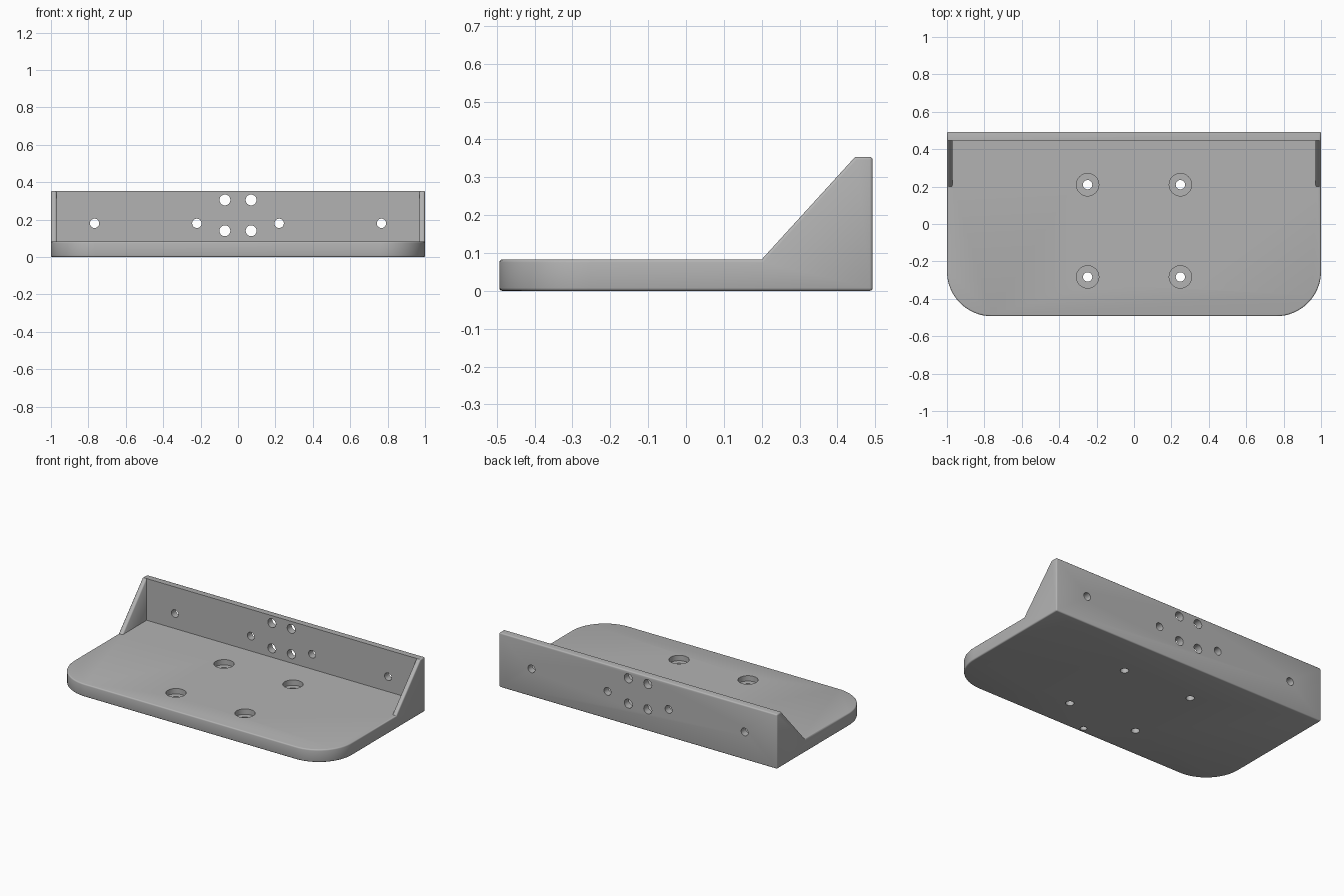
import bpy, bmesh
from math import sin, cos, pi
from mathutils import Matrix

if "Cube" in bpy.data.objects:
    bpy.data.objects.remove(bpy.data.objects["Cube"])

grey = bpy.data.materials.new("plain grey")
grey.use_nodes = True
colour = (0.45, 0.45, 0.45, 1)
grey.diffuse_color = colour
grey.node_tree.nodes["Principled BSDF"].inputs["Base Color"].default_value = colour

# Main dimensions
W, D = 1.0, 0.493            # half width, half depth
BASE, TOP = 0.083, 0.354     # plate and wall heights
IN_X, IN_Y, RIB_Y = 0.97, 0.447, 0.2
R, STEPS = 0.24, 16          # front corners
ROUND = 0.008


def make_object(name, bm):
    bmesh.ops.recalc_face_normals(bm, faces=bm.faces)
    mesh = bpy.data.meshes.new(name)
    bm.to_mesh(mesh)
    bm.free()
    obj = bpy.data.objects.new(name, mesh)
    bpy.context.collection.objects.link(obj)
    mesh.materials.append(grey)
    return obj


# Bracket: plate, rear wall and two sloping side ribs in one solid
bm = bmesh.new()
cache = {}


def face(points):
    verts = []
    for p in points:
        key = tuple(round(c, 5) for c in p)
        if key not in cache:
            cache[key] = bm.verts.new(p)
        verts.append(cache[key])
    bm.faces.new(verts)


right_arc = [(W - R + R * sin(a), -D + R - R * cos(a))
             for a in (pi / 2 * i / STEPS for i in range(STEPS + 1))]
left_arc = [(-x, y) for x, y in reversed(right_arc)]
front = left_arc + right_arc

face([(x, y, 0) for x, y in front + [(W, D), (-W, D)]])
floor = [(W, RIB_Y), (IN_X, RIB_Y), (IN_X, IN_Y)]
floor += [(-x, y) for x, y in reversed(floor)]
face([(x, y, BASE) for x, y in front + floor])
for a, b in zip(front, front[1:]):
    face([(*a, 0), (*b, 0), (*b, BASE), (*a, BASE)])
face([(-W, D, 0), (W, D, 0), (W, D, TOP), (-W, D, TOP)])
face([(x, IN_Y, z) for x, z in ((-IN_X, BASE), (IN_X, BASE), (IN_X, TOP), (-IN_X, TOP))])
face([(x, y, TOP) for x, y in ((-W, D), (-W, IN_Y), (-IN_X, IN_Y),
                               (IN_X, IN_Y), (W, IN_Y), (W, D))])
for s in (-1, 1):
    face([(s * W, y, z) for y, z in ((R - D, 0), (D, 0), (D, TOP), (IN_Y, TOP),
                                     (RIB_Y, BASE), (R - D, BASE))])
    face([(s * W, RIB_Y, BASE), (s * IN_X, RIB_Y, BASE),
          (s * IN_X, IN_Y, TOP), (s * W, IN_Y, TOP)])
    face([(s * IN_X, RIB_Y, BASE), (s * IN_X, IN_Y, BASE), (s * IN_X, IN_Y, TOP)])

# Round the sharp outer edges
bmesh.ops.recalc_face_normals(bm, faces=bm.faces)
sharp = [e for e in bm.edges if e.is_manifold and e.calc_face_angle_signed() > 1.0]
bmesh.ops.bevel(bm, geom=sharp, offset=ROUND, segments=3, profile=0.5,
                affect='EDGES', clamp_overlap=True)
bracket = make_object("bracket", bm)


# Drilled holes
def drill(name, holes):
    cutter_bm = bmesh.new()
    for centre, radius, length, along_y in holes:
        m = Matrix.Translation(centre)
        if along_y:
            m = m @ Matrix.Rotation(pi / 2, 4, 'X')
        bmesh.ops.create_cone(cutter_bm, cap_ends=True, segments=32, radius1=radius,
                              radius2=radius, depth=length, matrix=m)
    cutter = make_object(name, cutter_bm)
    cutter.hide_render = True
    mod = bracket.modifiers.new(name, 'BOOLEAN')
    mod.operation = 'DIFFERENCE'
    mod.solver = 'EXACT'
    mod.object = cutter
    bpy.context.view_layer.objects.active = bracket
    bpy.ops.object.modifier_apply(modifier=name)
    bpy.data.objects.remove(cutter)


wall_y = (D + IN_Y) / 2
wall = []
through = []
bores = []
for s in (-1, 1):
    wall += [((s * x, wall_y, 0.18), 0.025, 0.2, True) for x in (0.767, 0.22)]
    wall += [((s * 0.07, wall_y, z), 0.029, 0.2, True) for z in (0.14, 0.305)]
    for y in (0.21, -0.283):
        through.append(((s * 0.248, y, 0.04), 0.025, 0.3, False))
        bores.append(((s * 0.248, y, BASE), 0.06, 0.07, False))
# Small blind hole under the front edge
through.append(((0, -0.455, 0), 0.02, 0.07, False))
drill("wall_holes", wall)
drill("counterbores", bores)
drill("plate_holes", through)

bpy.ops.object.select_all(action='DESELECT')
bracket.select_set(True)
bpy.context.view_layer.objects.active = bracket
bpy.ops.object.shade_smooth_by_angle(angle=pi / 5)
